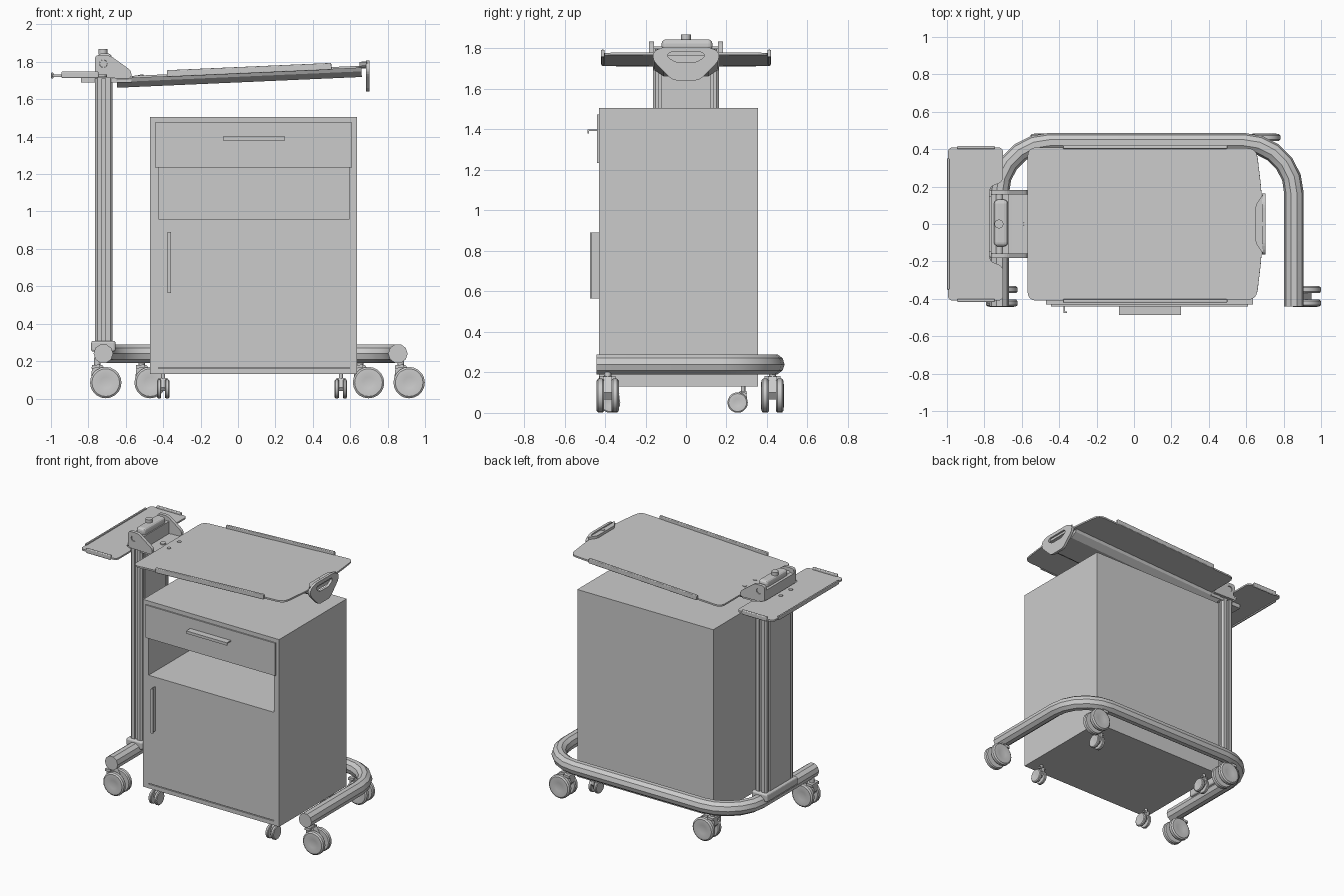
import bpy, bmesh, math
from mathutils import Matrix, Vector

if "Cube" in bpy.data.objects:
    bpy.data.objects.remove(bpy.data.objects["Cube"])


def finish(name, bm, smooth=False):
    bmesh.ops.recalc_face_normals(bm, faces=bm.faces)
    me = bpy.data.meshes.new(name)
    bm.to_mesh(me)
    bm.free()
    ob = bpy.data.objects.new(name, me)
    bpy.context.collection.objects.link(ob)
    if smooth:
        activate(ob)
        bpy.ops.object.shade_smooth_by_angle(angle=math.radians(35))
    return ob


def activate(*obs):
    bpy.ops.object.select_all(action='DESELECT')
    for o in obs:
        o.select_set(True)
    bpy.context.view_layer.objects.active = obs[0]


def prism(name, pts, axis, a, b, smooth=False):
    """Extrude a 2D outline along an axis from a to b."""
    put = {'x': lambda u, v, w: (w, u, v), 'y': lambda u, v, w: (u, w, v), 'z': lambda u, v, w: (u, v, w)}[axis]
    bm = bmesh.new()
    lo = [bm.verts.new(put(u, v, a)) for u, v in pts]
    hi = [bm.verts.new(put(u, v, b)) for u, v in pts]
    bm.faces.new(lo)
    bm.faces.new(hi)
    for i in range(len(pts)):
        j = (i + 1) % len(pts)
        bm.faces.new((lo[i], lo[j], hi[j], hi[i]))
    return finish(name, bm, smooth)


def box(name, x0, x1, y0, y1, z0, z1, bevel=0):
    ob = prism(name, [(x0, y0), (x1, y0), (x1, y1), (x0, y1)], 'z', z0, z1)
    if bevel:
        m = ob.modifiers.new('bevel', 'BEVEL')
        m.width, m.segments = bevel, 3
    return ob


def rounded(pts, r, n=4):
    """Round the corners of an outline."""
    out = []
    for i, p in enumerate(pts):
        p, q, s = Vector(p), Vector(pts[i - 1]), Vector(pts[(i + 1) % len(pts)])
        a = p + (q - p).normalized() * min(r, (q - p).length * .45)
        b = p + (s - p).normalized() * min(r, (s - p).length * .45)
        for k in range(n + 1):
            t = k / n
            out.append(tuple(a * (1 - t) ** 2 + p * 2 * t * (1 - t) + b * t * t))
    return out


def circle(u, v, r, n=16):
    return [(u + r * math.cos(2 * math.pi * k / n), v + r * math.sin(2 * math.pi * k / n)) for k in range(n)]


def cut(ob, cutter):
    m = ob.modifiers.new('cut', 'BOOLEAN')
    m.operation, m.object, m.solver = 'DIFFERENCE', cutter, 'EXACT'
    activate(ob)
    bpy.ops.object.modifier_apply(modifier='cut')
    bpy.data.objects.remove(cutter)


# Cabinet with open niche and slit under the door
cabinet = box('cabinet', -.47, .635, -.43, .355, .13, 1.505)
cut(cabinet, box('cutter', -.425, .595, -.5, .33, .96, 1.235))
cut(cabinet, box('cutter', -.425, .595, -.5, -.41, .16, .166))
box('drawer_front', -.445, .61, -.44, -.425, 1.235, 1.475)
prism('drawer_handle', [(-.44, 1.4), (-.487, 1.4), (-.487, 1.38), (-.48, 1.38), (-.48, 1.392), (-.44, 1.392)], 'x', -.08, .25)
prism('door_handle', [(-.377, -.43), (-.377, -.475), (-.359, -.475), (-.359, -.468), (-.37, -.468), (-.37, -.43)], 'z', .565, .89)

# U-shaped base tube
R = .27
path = [(-.72, -.442)]
for cx, start in ((-.45, 180), (.585, 90)):
    for k in range(6):
        a = math.radians(start - 18 * k)
        path.append((cx + R * math.cos(a), .165 + R * math.sin(a)))
path.append((.855, -.442))
cu = bpy.data.curves.new('base_tube', 'CURVE')
cu.dimensions = '3D'
cu.bevel_depth, cu.bevel_resolution, cu.use_fill_caps = .052, 3, True
sp = cu.splines.new('POLY')
sp.points.add(len(path) - 1)
for p, (x, y) in zip(sp.points, path):
    p.co = (x, y, .24, 1)
tube = bpy.data.objects.new('base_tube', cu)
bpy.context.collection.objects.link(tube)
activate(tube)
bpy.ops.object.convert(target='MESH')
bpy.ops.object.shade_smooth_by_angle(angle=math.radians(30))


# Twin-wheel caster, wheel axis along y, stem behind the wheel
def wheel(side):
    prof = [(0, .05), (.03, .052), (.055, .056), (.074, .055), (.084, .047), (.084, .026), (.078, .018), (0, .018)]
    bm = bmesh.new()
    vs = [bm.verts.new((r, side * t, .085)) for r, t in prof]
    es = [bm.edges.new(e) for e in zip(vs, vs[1:])]
    bmesh.ops.spin(bm, geom=vs + es, cent=(0, 0, .085), axis=(0, 1, 0), angle=2 * math.pi, steps=20)
    bmesh.ops.remove_doubles(bm, verts=bm.verts, dist=1e-4)
    return finish('caster_wheel', bm, True)


hood = prism('hood', [(-.078, .12), (-.072, .172), (-.02, .18), (.035, .1), (.01, .065), (-.03, .065)], 'y', -.022, .022)
shade = prism('hood_cover', [(-.076, .16), (-.074, .178), (-.03, .182), (-.03, .165)], 'y', -.04, .04)
stem = prism('stem', circle(-.045, 0, .018, 12), 'z', .15, .22, True)
caster = wheel(1)
activate(caster, wheel(-1), hood, shade, stem)
bpy.ops.object.join()
caster_mesh = caster.data
bpy.data.objects.remove(caster)
spots = [('frame_caster', x, y, 1, 0) for x, y in ((-.707, -.387), (-.47, .427), (.698, .427), (.915, -.387))]
spots += [('cabinet_caster', x, y, .6, -math.pi / 2) for x in (-.4, .55) for y in (-.375, .255)]
for name, x, y, s, a in spots:
    ob = bpy.data.objects.new(name, caster_mesh)
    bpy.context.collection.objects.link(ob)
    ob.matrix_world = Matrix.Translation((x, y, 0)) @ Matrix.Rotation(a, 4, 'Z') @ Matrix.Scale(s, 4)

# Column: grooved extrusion on a foot block
half = [(-.765, .12), (-.753, .12), (-.753, .135), (-.765, .135), (-.765, .15), (-.752, .163), (-.728, .163),
        (-.728, .15), (-.708, .15), (-.708, .163), (-.682, .163), (-.67, .15), (-.67, .135), (-.682, .135),
        (-.682, .12), (-.67, .12)]
prism('column', half + [(x, -y) for x, y in reversed(half)], 'z', .3, 1.72)
box('column_foot', -.785, -.655, -.18, .18, .25, .308, .012)

# Column head with hinge cheeks, clamp bar and knob
cheek = rounded([(-.765, 1.715), (-.765, 1.835), (-.685, 1.835), (-.57, 1.752), (-.57, 1.71)], .02, 3)
for s, side in ((1, 'left'), (-1, 'right')):
    ob = prism('hinge_cheek_' + side, cheek, 'y', s * .158, s * .182)
    cut(ob, prism('cutter', circle(-.72, 1.79, .021), 'y', s * .1, s * .2))
prism('hinge_pin', circle(-.72, 1.79, .02), 'y', -.176, .176, True)
box('head_block', -.765, -.67, -.16, .16, 1.71, 1.8)
box('head_web', -.68, -.57, -.16, .16, 1.69, 1.71)
box('clamp_bar', -.748, -.675, -.12, .13, 1.79, 1.845, .02)
prism('knob', circle(-.722, 0, .024), 'z', 1.84, 1.868, True)

# Main table: built flat with its top at z = 0, then tilted
table = []
out = [(-.57, -.41), (.655, -.405), (.68, -.2), (.69, 0), (.68, .2), (.655, .405), (-.57, .41)]
table.append(prism('table_top', rounded(out, .05), 'z', -.012, 0))
beam = [(-.165, -.01), (-.155, -.03), (-.11, -.06), (.11, -.06), (.155, -.03), (.165, -.01)]
table.append(prism('table_beam', beam, 'x', -.65, .66))
for s, side in ((1, 'back'), (-1, 'front')):
    y0, y1 = sorted((s * .402, s * .42))
    table.append(box('table_rail_' + side, -.38, .5, y0, y1, -.014, .022, .005))
    table.append(prism('table_screw', circle(-.52, s * .06, .014, 12), 'z', -.005, .004))
table.append(prism('beam_washer', circle(-.61, 0, .021), 'z', -.02, -.003))
tilt = Matrix.Translation((0, 0, 1.75)) @ Matrix.Rotation(-.044, 4, 'Y')
for ob in table:
    ob.matrix_world = tilt

# End handle plate with grip opening
plate = [(-.065, 1.642), (.065, 1.642), (.163, 1.74), (.163, 1.785), (.11, 1.808), (-.11, 1.808), (-.163, 1.785), (-.163, 1.74)]
handle = prism('end_handle', rounded(plate, .025, 3), 'x', .684, .703)
grip = [(-.05, 1.732), (.05, 1.732), (.092, 1.758), (.085, 1.782), (-.085, 1.782), (-.092, 1.758)]
cut(handle, prism('cutter', rounded(grip, .015, 3), 'x', .6, .8))
prism('handle_cap', rounded([(.65, -.1), (.69, -.16), (.69, .16), (.65, .1)], .015), 'z', 1.765, 1.798)
prism('handle_screw', circle(.675, 0, .014, 12), 'z', 1.79, 1.802)

# Side tray with notch for the column head
tray = [(-.995, -.41), (-.7, -.41), (-.7, -.225), (-.772, -.2), (-.772, .2), (-.7, .225), (-.7, .41), (-.995, .41)]
prism('side_tray', rounded(tray, .03), 'z', 1.72, 1.732)
for s, side in ((1, 'back'), (-1, 'front')):
    y0, y1 = sorted((s * .4, s * .418))
    box('tray_rail_' + side, -.945, -.745, y0, y1, 1.714, 1.748, .006)
    prism('tray_screw', circle(-.81, s * .058, .014, 12), 'z', 1.725, 1.737)
box('tray_end_lip', -1.0, -.987, -.35, .35, 1.712, 1.742, .004)
box('tray_mount', -.84, -.76, -.15, .15, 1.69, 1.721)
